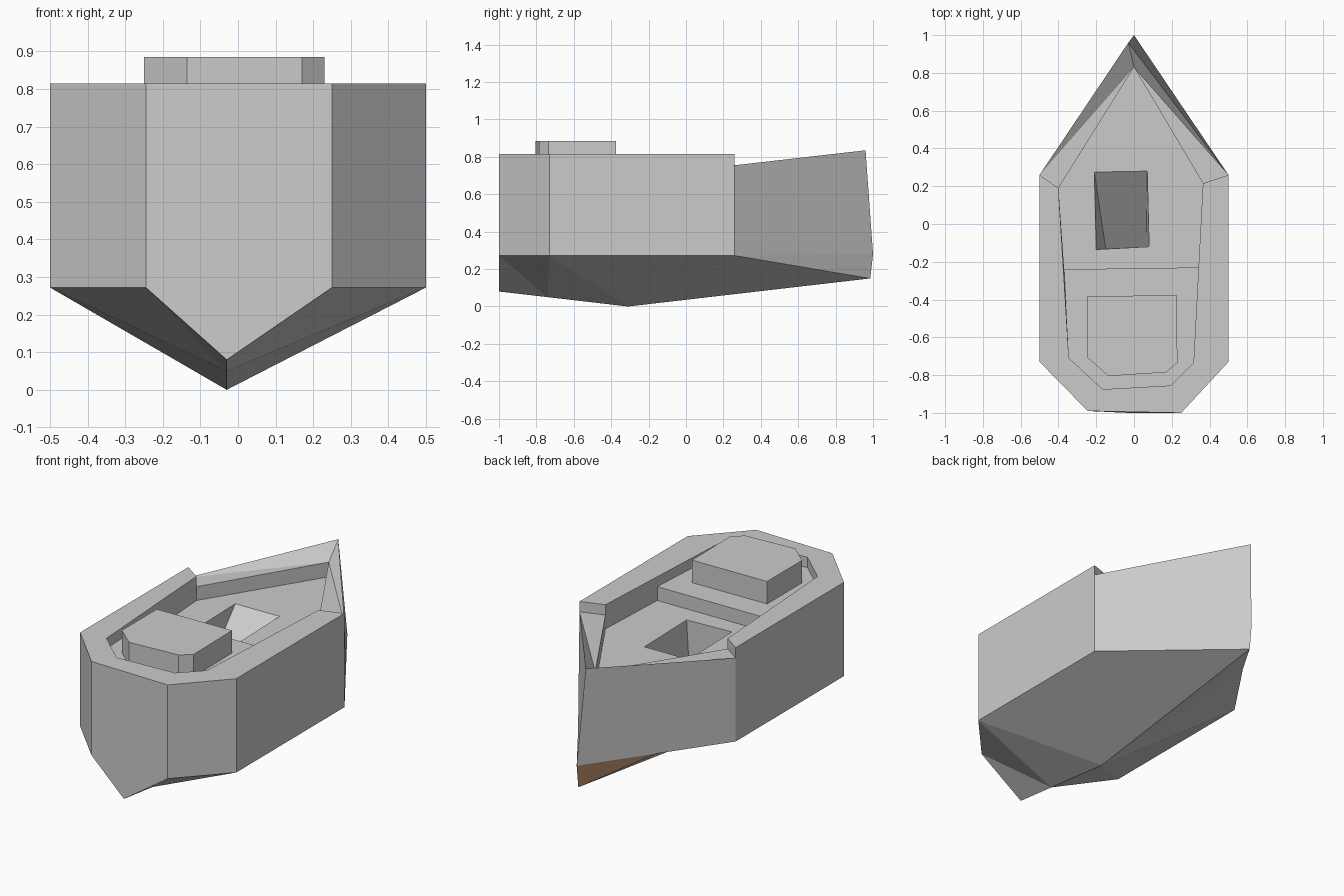
import bpy
import bmesh

cube = bpy.data.objects.get("Cube")
if cube:
    bpy.data.objects.remove(cube, do_unlink=True)


def make_material(name, rgb):
    mat = bpy.data.materials.new(name)
    mat.use_nodes = True
    mat.diffuse_color = (*rgb, 1)
    mat.node_tree.nodes["Principled BSDF"].inputs["Base Color"].default_value = (*rgb, 1)
    return mat


GREY = make_material("hull grey", (0.6, 0.6, 0.6))
BROWN = make_material("keel brown", (0.4, 0.22, 0.125))


class Shell:
    """Collects faces given as point lists, sharing equal points."""

    def __init__(self):
        self.bm = bmesh.new()
        self.verts = {}

    def face(self, *points, material=0):
        for p in points:
            if p not in self.verts:
                self.verts[p] = self.bm.verts.new(p)
        f = self.bm.faces.new([self.verts[p] for p in points])
        f.material_index = material

    def finish(self, name, *materials):
        bmesh.ops.recalc_face_normals(self.bm, faces=self.bm.faces)
        mesh = bpy.data.meshes.new(name)
        self.bm.to_mesh(mesh)
        self.bm.free()
        for m in materials:
            mesh.materials.append(m)
        bpy.context.collection.objects.link(bpy.data.objects.new(name, mesh))


def at(points, z):
    return [(x, y, z) for x, y in points]


CHINE, RIM, STEP, AFT, FLOOR = 0.272, 0.815, 0.755, 0.755, 0.675
outer = [(-0.5, 0.26), (-0.5, -0.73), (-0.245, -0.99), (0.25, -1), (0.5, -0.73), (0.5, 0.26)]
inner = [(-0.4, 0.19), (-0.345, -0.71), (-0.165, -0.875), (0.195, -0.855), (0.315, -0.735), (0.365, 0.215)]
chine, rim, sheer = at(outer, CHINE), at(outer, RIM), at(outer, STEP)
lip, deck, floor = at(inner, RIM), at(inner, AFT), at(inner, FLOOR)
break_plan = [(-0.37, -0.24), (0.345, -0.23)]
break_top, break_low = at(break_plan, AFT), at(break_plan, FLOOR)
stem_low, stem_top = (0, 1, 0.28), (-0.03, 0.96, 0.835)
bow_lip, bow_floor = (0, 0.83, 0.76), (0, 0.83, FLOOR)
keel = [(-0.03, -1, 0.08), (-0.03, -0.74, 0.05), (-0.03, -0.31, 0), (0, 0.985, 0.15)]
hull = Shell()

# Rim, and the side and stern walls
for i in range(5):
    hull.face(rim[i], rim[i + 1], lip[i + 1], lip[i])
for i in (1, 2, 3):
    hull.face(lip[i], lip[i + 1], deck[i + 1], deck[i])
    if i != 2:
        hull.face(chine[i], chine[i + 1], rim[i + 1], rim[i])
hull.face(chine[2], keel[0], chine[3], rim[3], rim[2])

# Parts found on both sides
for end, near, stern, side in ((0, 1, 2, 0), (5, 4, 3, 1)):
    sign = 1 if side else -1
    mid = (sign * 0.25, 0.63, 0.276)
    # Long side walls, outside and inside, and the step down to the bow
    hull.face(chine[end], chine[near], rim[near], rim[end], sheer[end])
    hull.face(lip[end], lip[near], deck[near], break_top[side], break_low[side], floor[end], deck[end])
    hull.face(rim[end], lip[end], deck[end], sheer[end])
    # Bow wall and its sloping bulwark
    hull.face(chine[end], mid, stem_low, stem_top, sheer[end])
    hull.face(sheer[end], stem_top, bow_lip)
    hull.face(sheer[end], bow_lip, deck[end])
    hull.face(deck[end], bow_lip, bow_floor, floor[end])
    # Bottom panels
    hull.face(chine[stern], keel[0], keel[1])
    hull.face(chine[stern], keel[1], chine[near])
    hull.face(chine[near], keel[1], keel[2])
    hull.face(chine[near], keel[2], chine[end])
    if side:
        hull.face(chine[end], keel[2], keel[3])
        hull.face(chine[end], keel[3], mid)
    else:
        hull.face(chine[end], keel[2], mid)
        hull.face(mid, keel[2], keel[3])
    hull.face(mid, keel[3], stem_low, material=0 if side else 1)

# Decks around the hatch
hatch = at([(-0.21, 0.275), (0.07, 0.28), (0.08, -0.12), (-0.2, -0.135)], FLOOR)
pit = at([(0.065, -0.125), (-0.15, -0.13)], 0.36)
hull.face(break_top[0], *deck[1:5], break_top[1])
hull.face(break_top[0], break_top[1], break_low[1], break_low[0])
hull.face(floor[0], break_low[0], hatch[3], hatch[0])
hull.face(break_low[0], break_low[1], hatch[2], hatch[3])
hull.face(break_low[1], floor[5], hatch[1], hatch[2])
hull.face(bow_floor, floor[0], hatch[0])
hull.face(bow_floor, hatch[0], hatch[1])
hull.face(bow_floor, hatch[1], floor[5])

# Hatch ramp and walls
hull.face(hatch[0], hatch[1], pit[0], pit[1])
hull.face(hatch[0], hatch[3], pit[1])
hull.face(hatch[1], hatch[2], pit[0])
hull.face(hatch[2], hatch[3], pit[1], pit[0])
hull.finish("boat_hull", GREY, BROWN)

# Cabin block on the aft deck
plan = [(-0.25, -0.385), (0.225, -0.375), (0.23, -0.735), (0.17, -0.785), (-0.135, -0.805), (-0.25, -0.705)]
low, top = at(plan, AFT - 0.005), at(plan, 0.885)
cabin = Shell()
cabin.face(*top)
cabin.face(*low)
for i in range(len(plan)):
    j = (i + 1) % len(plan)
    cabin.face(low[i], low[j], top[j], top[i])
cabin.finish("cabin", GREY)
